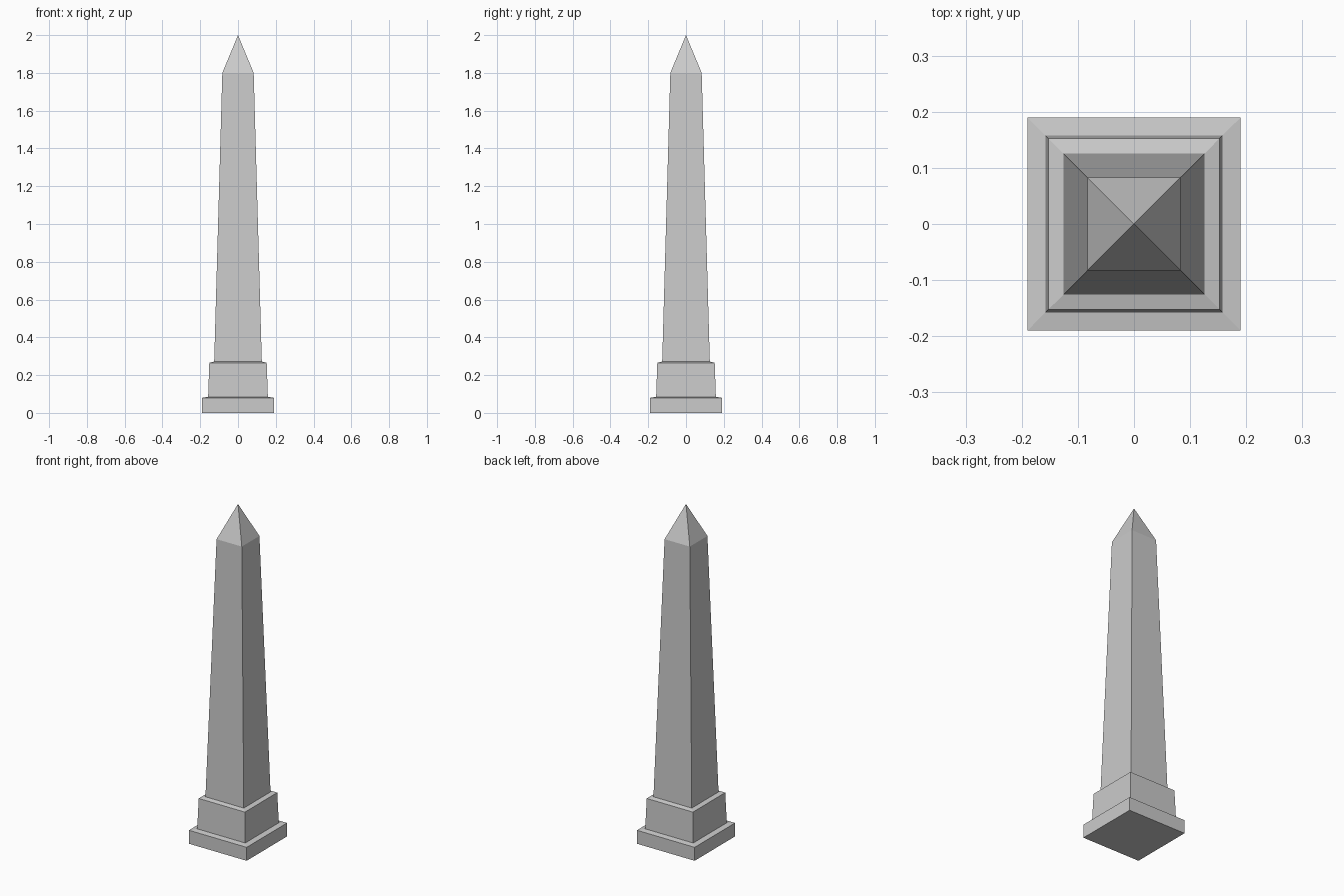
import bpy
import bmesh

cube = bpy.data.objects.get("Cube")
if cube:
    bpy.data.objects.remove(cube, do_unlink=True)

stone = bpy.data.materials.new("grey stone")
stone.use_nodes = True
colour = (0.6, 0.6, 0.6, 1)
stone.diffuse_color = colour
stone.node_tree.nodes["Principled BSDF"].inputs["Base Color"].default_value = colour


def square_tower(name, profile):
    """Stack square rings of (half width, height); zero width makes a point."""
    bm = bmesh.new()
    rings = []
    for half, z in profile:
        if half == 0:
            rings.append([bm.verts.new((0, 0, z))] * 4)
        else:
            corners = ((-1, -1), (1, -1), (1, 1), (-1, 1))
            rings.append([bm.verts.new((x * half, y * half, z)) for x, y in corners])
    bm.faces.new(rings[0][::-1])
    for low, high in zip(rings, rings[1:]):
        for i in range(4):
            j = (i + 1) % 4
            loop = [low[i], low[j], high[j], high[i]]
            bm.faces.new(list(dict.fromkeys(loop)))
    if profile[-1][0] > 0:
        bm.faces.new(rings[-1])
    mesh = bpy.data.meshes.new(name)
    bm.to_mesh(mesh)
    bm.free()
    mesh.materials.append(stone)
    obj = bpy.data.objects.new(name, mesh)
    bpy.context.collection.objects.link(obj)
    return obj


# Foot slab with a gently sloping top
square_tower("base_slab", [(0.19, 0), (0.19, 0.08), (0.158, 0.085)])
# Tapered pedestal with a gently sloping top
square_tower("pedestal", [(0.158, 0.085), (0.152, 0.265), (0.126, 0.272)])
# Tapered shaft and pointed cap
square_tower("shaft", [(0.126, 0.272), (0.083, 1.8)])
square_tower("pointed_cap", [(0.083, 1.8), (0, 2)])
